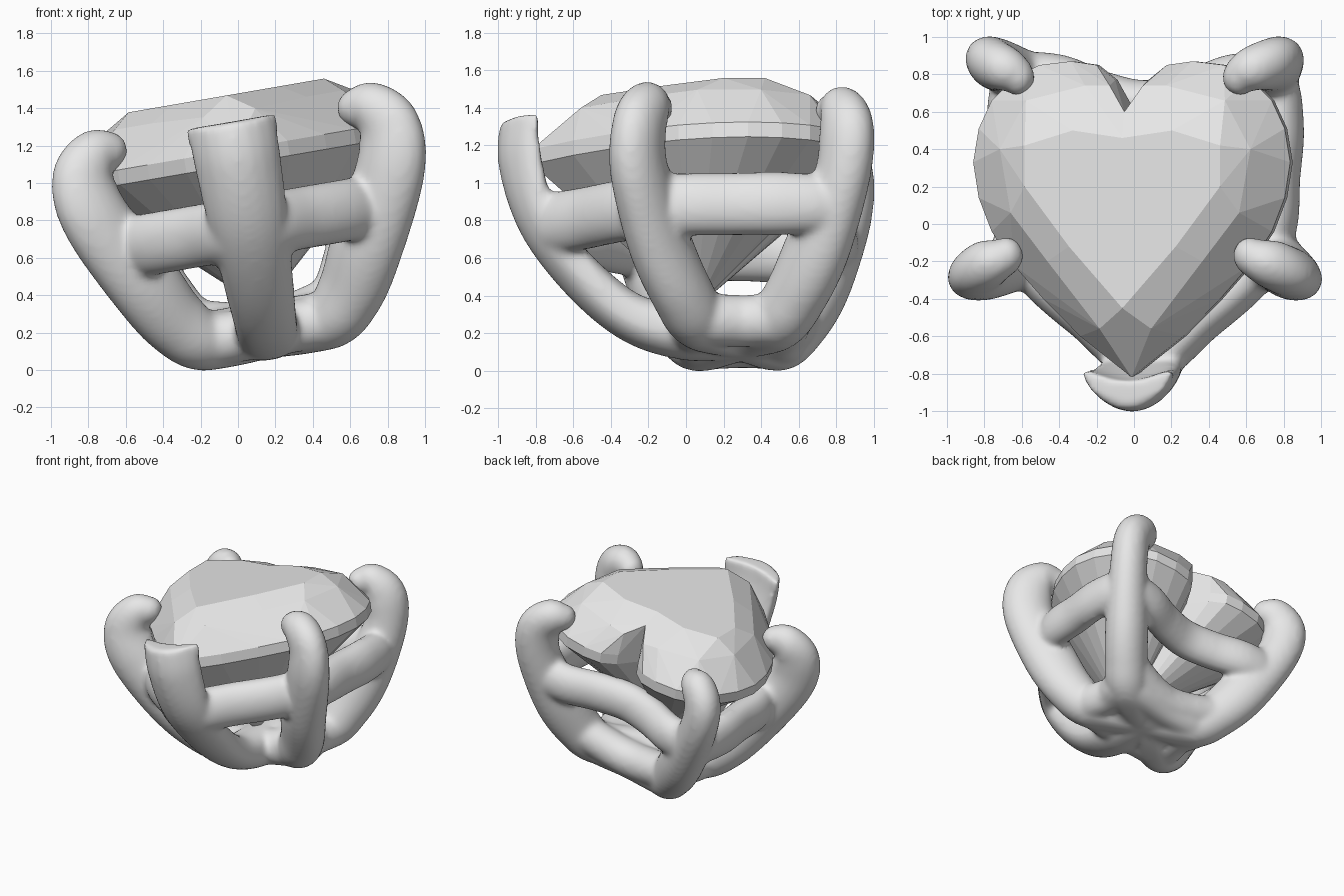
import bpy, bmesh, math
from mathutils import Vector, Matrix

if "Cube" in bpy.data.objects:
    bpy.data.objects.remove(bpy.data.objects["Cube"])

# Whole ring head is built upright, then leaned to the left
LEAN = Matrix.Translation((0.18, 0, 0.065)) @ Matrix.Rotation(math.radians(-9.8), 4, 'Y')


def material(name, c):
    m = bpy.data.materials.new(name)
    m.diffuse_color = (c, c, c, 1)
    m.use_nodes = True
    m.node_tree.nodes["Principled BSDF"].inputs["Base Color"].default_value = m.diffuse_color
    return m


def add_object(name, bm, mat):
    bmesh.ops.recalc_face_normals(bm, faces=bm.faces)
    me = bpy.data.meshes.new(name)
    bm.to_mesh(me)
    bm.free()
    ob = bpy.data.objects.new(name, me)
    bpy.context.collection.objects.link(ob)
    me.materials.append(mat)
    ob.matrix_world = LEAN
    return ob


def spline(pts, closed=False, steps=8):
    """Catmull-Rom resampling of points of any dimension."""
    n, out = len(pts), []
    get = (lambda i: pts[i % n]) if closed else (lambda i: pts[max(0, min(n - 1, i))])
    for i in range(n if closed else n - 1):
        a, b, c, d = (Vector(get(i + k)) for k in (-1, 0, 1, 2))
        for s in range(steps):
            t = s / steps
            out.append(0.5 * (2 * b + (c - a) * t + (2 * a - 5 * b + 4 * c - d) * t * t
                              + (3 * b - a - 3 * c + d) * t ** 3))
    if not closed:
        out.append(Vector(pts[-1]))
    return out


def sweep(bm, pts, side, closed=False, sides=20, boxy=1.0):
    """Sweep an oval along (x, y, z, half width, half depth, wrap) points."""
    path = spline(pts, closed)
    n, rings = len(path), []
    side = Vector(side).normalized()
    for i, p in enumerate(path):
        q = path[(i + 1) % n if closed else min(i + 1, n - 1)]
        r = path[i - 1 if closed else max(i - 1, 0)]
        nor = (q.xyz - r.xyz).cross(side).normalized()
        ring = []
        for k in range(sides):
            a = 2 * math.pi * k / sides
            x, y = math.cos(a), math.sin(a)
            y = math.copysign(abs(y) ** boxy, y)
            co = Vector(p[:3]) + side * p[3] * x + nor * (p[4] * y + p[5] * x * x)
            co.z = max(co.z, -.01)
            ring.append(bm.verts.new(co))
        rings.append(ring)
    for i in range(n if closed else n - 1):
        a, b = rings[i], rings[(i + 1) % n]
        for k in range(sides):
            j = (k + 1) % sides
            bm.faces.new((a[k], a[j], b[j], b[k]))
    if not closed:
        bm.faces.new(rings[0])
        bm.faces.new(rings[-1][::-1])


def ball(bm, centre, size):
    bmesh.ops.create_uvsphere(bm, u_segments=24, v_segments=14, radius=1,
                              matrix=Matrix.Translation(centre) @ Matrix.Diagonal((*size, 1)))


metal = material("setting grey", 0.8)
stone = material("stone grey", 0.8)

# ---- Setting: four hooked prongs, one flat tip prong, heart rail and hub
bm = bmesh.new()
for s in (-1, 1):
    front = [(.66, -.17, 1.24, .10, .11), (.76, -.21, 1.225, .13, .14), (.83, -.25, 1.1, .135, .18),
             (.795, -.25, .88, .145, .195), (.61, -.14, .52, .16, .205), (.47, -.02, .27, .16, .185),
             (.32, .08, .15, .16, .165), (0, .3, .16, .15, .16)]
    back = [(.60, .785, 1.23, .10, .10), (.68, .825, 1.215, .13, .14), (.755, .855, 1.09, .135, .165),
            (.725, .83, .85, .14, .165), (.57, .70, .5, .16, .195), (.44, .585, .27, .16, .18),
            (.31, .48, .15, .16, .165), (0, .3, .16, .15, .16)]
    for prong, side in ((front, (.45, .89, 0)), (back, (-.65, .76, 0))):
        sweep(bm, [(s * p[0], *p[1:], 0) for p in prong], (s * side[0], side[1], 0))
        tip = prong[0]
        ball(bm, (s * tip[0], tip[1], tip[2]), (.09, .1, .1))

# Wide tip prong, wrapping round the point of the heart
sweep(bm, [(0, -.915, 1.28, .245, .075, .12), (0, -.90, 1.05, .235, .1, .10), (0, -.78, .72, .215, .11, .05),
           (0, -.54, .42, .19, .12, .02), (0, -.27, .21, .17, .13, 0), (0, .02, .15, .17, .16, 0),
           (0, .3, .16, .17, .16, 0)], (-1, 0, 0), boxy=.8)

# Rail under the stone
half = [(.24, .70), (.48, .79), (.69, .77), (.74, .52), (.72, .25), (.70, -.02), (.58, -.27), (.31, -.51)]
loop = [(0, .65)] + half + [(0, -.74)] + [(-x, y) for x, y in half[::-1]]
sweep(bm, [(x, y, .71, .155 if y > .6 else .17, .12, 0) for x, y in loop], (0, 0, 1), closed=True)

# Hub: ring through the feet, filled centre and raised back bridge
feet = [(.34, .08), (.33, .31), (.34, .5), (0, .5), (-.34, .5), (-.33, .31), (-.34, .08), (0, .05)]
sweep(bm, [(x, y, .145, .14, .13, 0) for x, y in feet], (0, 0, 1), closed=True)
ball(bm, (0, .3, .15), (.42, .34, .155))
sweep(bm, [(-.48, .6, .28, .14, .13, 0), (0, .52, .17, .14, .14, 0), (.48, .6, .28, .14, .13, 0)], (0, 1, 0))

setting = add_object("prong_setting", bm, metal)
mod = setting.modifiers.new("Blend", 'REMESH')
mod.mode, mod.voxel_size, mod.use_smooth_shade = 'VOXEL', 0.02, True
mod = setting.modifiers.new("Soften", 'SMOOTH')
mod.factor, mod.iterations = 0.5, 10

# ---- Heart stone: hull of one half, mirrored
outline = [(0, -.82), (.28, -.60), (.48, -.40), (.64, -.22), (.76, -.04), (.83, .14), (.86, .33),
           (.83, .51), (.76, .66), (.64, .78), (.5, .85), (.33, .87), (.19, .85), (.09, .77), (0, .61)]
crown = [(.14, -.56, 1.33), (.42, -.2, 1.345), (.62, .06, 1.345), (.68, .40, 1.335),
         (.54, .66, 1.33), (.22, .74, 1.32), (.09, .74, 1.3), (0, .6, 1.36)]
table = [(0, -.45), (.29, -.12), (.53, .2), (.53, .42), (.27, .5), (0, .46)]
pts = [(x, y, 1.05) for x, y in outline] + [(x, y, 1.13) for x, y in outline] + crown
pts += [(x, y, 1.424) for x, y in table] + [(0, .05, .27)]
bm = bmesh.new()
for p in pts:
    bm.verts.new(p)
hull = bmesh.ops.convex_hull(bm, input=bm.verts)
bmesh.ops.delete(bm, geom=[v for v in hull["geom_interior"] if isinstance(v, bmesh.types.BMVert)],
                 context='VERTS')
bmesh.ops.delete(bm, geom=[f for f in bm.faces if all(abs(v.co.x) < 1e-4 for v in f.verts)],
                 context='FACES')
bmesh.ops.dissolve_limit(bm, angle_limit=math.radians(2), verts=bm.verts, edges=bm.edges)
bmesh.ops.mirror(bm, geom=bm.verts[:] + bm.edges[:] + bm.faces[:], axis='X', merge_dist=1e-4)
add_object("heart_stone", bm, stone)
